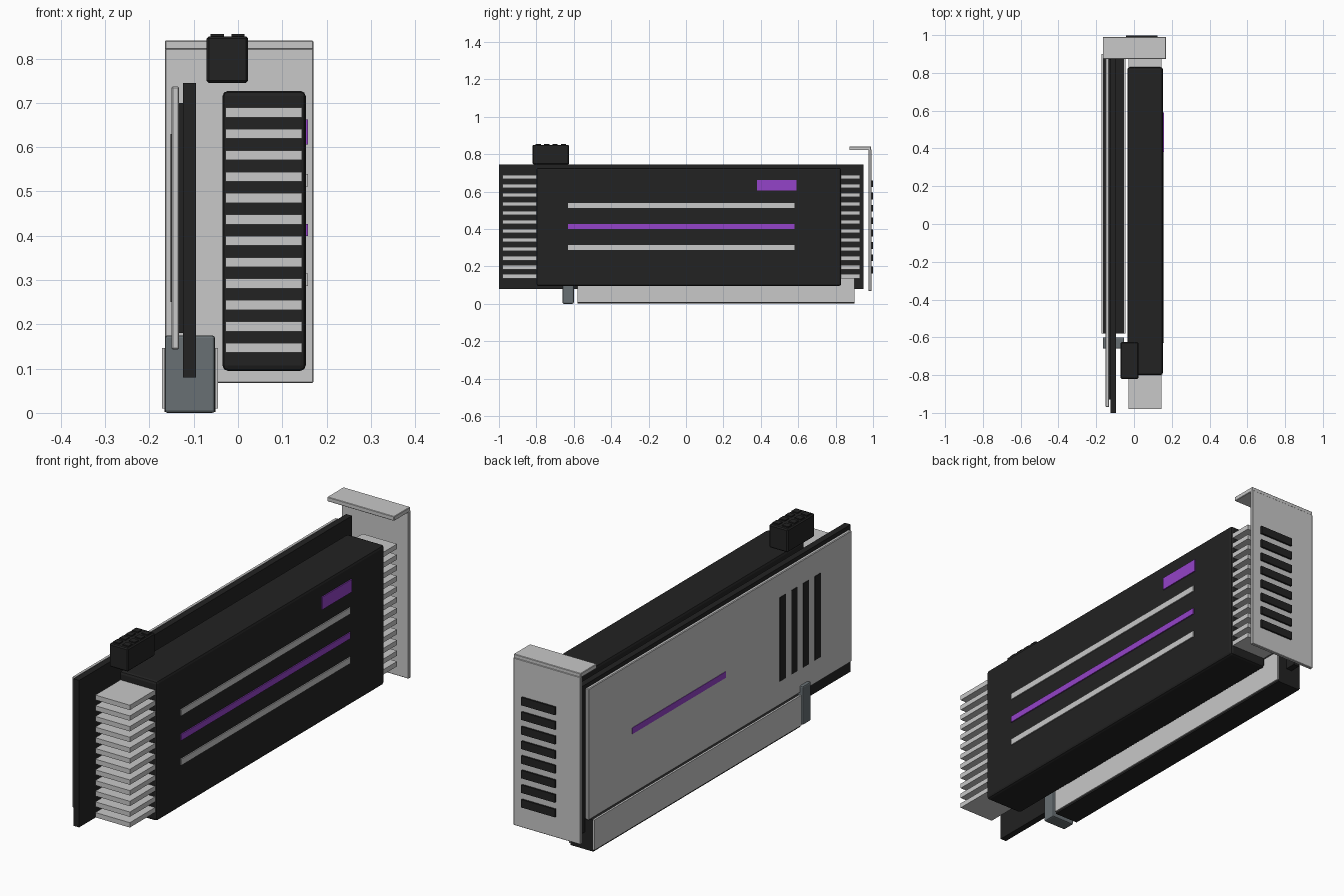
import bpy

if "Cube" in bpy.data.objects:
    bpy.data.objects.remove(bpy.data.objects["Cube"], do_unlink=True)


def material(name, rgb):
    m = bpy.data.materials.new(name)
    m.use_nodes = True
    m.diffuse_color = (*rgb, 1)
    m.node_tree.nodes["Principled BSDF"].inputs["Base Color"].default_value = (*rgb, 1)
    return m


black = material("matte black", (0.016, 0.016, 0.016))
silver = material("light grey metal", (0.578, 0.578, 0.578))
purple = material("purple accent", (0.296, 0.056, 0.578))
slate = material("slate grey plastic", (0.138, 0.162, 0.174))


def box(name, mat, x, y, z, bevel=0, segments=1):
    """Box from (min, max) ranges, with an optional bevelled edge."""
    bpy.ops.mesh.primitive_cube_add(size=1)
    ob = bpy.context.object
    ob.name = ob.data.name = name
    ob.location = [(a + b) / 2 for a, b in (x, y, z)]
    ob.scale = [b - a for a, b in (x, y, z)]
    bpy.ops.object.transform_apply(location=False, rotation=False, scale=True)
    ob.data.materials.append(mat)
    if bevel:
        mod = ob.modifiers.new("edge", "BEVEL")
        mod.width = bevel
        mod.segments = segments
    return ob


# Circuit board and backplate
box("circuit_board", black, (-0.124, -0.095), (-1, 0.95), (0.08, 0.745))
box("backplate", silver, (-0.15, -0.133), (-0.97, 0.91), (0.143, 0.737), 0.003)
box("backplate_spacer", black, (-0.134, -0.123), (-0.93, 0.87), (0.18, 0.70))
for i in range(4):
    y = -0.476 - i * 0.083
    box(f"backplate_slot_{i + 1}", black, (-0.152, -0.149), (y - 0.021, y + 0.021), (0.25, 0.63))
box("backplate_accent", purple, (-0.152, -0.149), (-0.07, 0.6), (0.415, 0.443))

# Shroud with stripes on its outer face
box("shroud", black, (-0.035, 0.153), (-0.8, 0.83), (0.095, 0.727), 0.012, 2)
for name, mat, z in (("upper_stripe", silver, 0.525), ("middle_stripe", purple, 0.413),
                     ("lower_stripe", silver, 0.301)):
    box(name, mat, (0.15, 0.158), (-0.63, 0.58), (z - 0.014, z + 0.014))
box("badge_plate", purple, (0.15, 0.158), (0.38, 0.59), (0.606, 0.663))

# Heatsink fins running through the shroud
for i in range(12):
    z = 0.147 + i * 0.0483
    box(f"heatsink_fin_{i + 1}", silver, (-0.028, 0.145), (-0.98, 0.93), (z - 0.011, z + 0.011))

# Slot connector with light side plates, and its latch
box("slot_connector", black, (-0.166, -0.051), (-0.58, 0.9), (0.002, 0.145))
for name, x in (("right_connector_plate", (-0.172, -0.165)), ("left_connector_plate", (-0.052, -0.045))):
    box(name, silver, x, (-0.58, 0.9), (0.01, 0.147))
box("connector_latch", slate, (-0.165, -0.052), (-0.66, -0.6), (0, 0.175), 0.006, 2)

# Power socket with two rows of pins
box("power_socket", black, (-0.071, 0.023), (-0.82, -0.625), (0.745, 0.85), 0.005)
for row, x in enumerate((-0.047, 0)):
    for i in range(4):
        y = -0.79 + i * 0.045
        box(f"power_pin_{row + 1}_{i + 1}", black, (x - 0.015, x + 0.015),
            (y - 0.014, y + 0.014), (0.848, 0.855))

# Mounting bracket with a folded lip and vents
box("bracket_plate", silver, (-0.165, 0.17), (0.976, 0.991), (0.068, 0.825), 0.002)
box("bracket_lip", silver, (-0.165, 0.17), (0.873, 0.989), (0.821, 0.841), 0.002)
for i in range(8):
    z = 0.18 + i * 0.066
    box(f"bracket_vent_{i + 1}", black, (-0.043, 0.125), (0.99, 0.999), (z - 0.018, z + 0.018))
